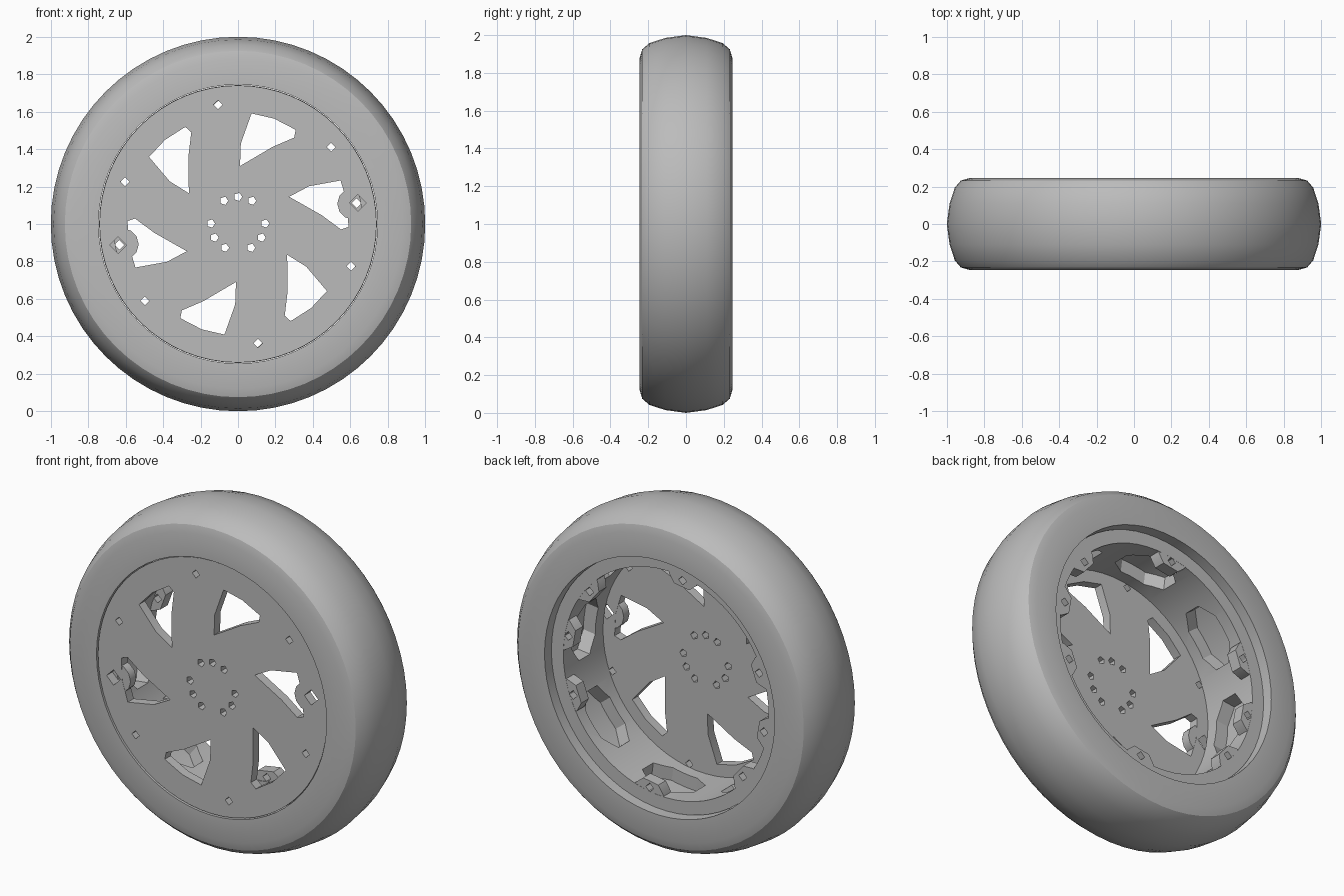
import bpy, bmesh
from math import radians, cos, sin, pi
from mathutils import Matrix, Vector

cube = bpy.data.objects.get("Cube")
if cube:
    bpy.data.objects.remove(cube, do_unlink=True)

grey = bpy.data.materials.new("plain_grey")
grey.use_nodes = True
grey.diffuse_color = (0.5, 0.5, 0.5, 1)
grey.node_tree.nodes["Principled BSDF"].inputs["Base Color"].default_value = (0.5, 0.5, 0.5, 1)

CENTRE = Matrix.Translation((0, 0, 1))
AXLE = Matrix.Rotation(radians(90), 4, 'X')           # depth runs along the axle
RADIAL = Matrix(((0, 0, 1, 0), (1, 0, 0, 0), (0, 1, 0, 0), (0, 0, 0, 1)))


def turn(deg):
    return Matrix.Rotation(-radians(deg), 4, 'Y')


def polar(r, deg):
    return (r * cos(radians(deg)), r * sin(radians(deg)))


def ngon(n, r, centre=(0, 0), start=0):
    return [(centre[0] + r * cos(2 * pi * i / n + start),
             centre[1] + r * sin(2 * pi * i / n + start)) for i in range(n)]


def prism(bm, pts, d0, d1, matrix):
    """Extrude a flat outline between two depths."""
    low = [bm.verts.new(matrix @ Vector((a, b, d0))) for a, b in pts]
    high = [bm.verts.new(matrix @ Vector((a, b, d1))) for a, b in pts]
    bm.faces.new(low[::-1])
    bm.faces.new(high)
    n = len(pts)
    for i in range(n):
        j = (i + 1) % n
        bm.faces.new((low[i], low[j], high[j], high[i]))


def lathe(bm, profile, steps):
    """Revolve a closed (radius, y) outline about the axle."""
    rings = [[bm.verts.new((r * cos(2 * pi * k / steps), y, r * sin(2 * pi * k / steps)))
              for r, y in profile] for k in range(steps)]
    n = len(profile)
    for k in range(steps):
        a, b = rings[k], rings[(k + 1) % steps]
        for i in range(n):
            j = (i + 1) % n
            bm.faces.new((a[i], a[j], b[j], b[i]))


def make(name, bm):
    bmesh.ops.recalc_face_normals(bm, faces=bm.faces)
    bm.transform(CENTRE)
    mesh = bpy.data.meshes.new(name)
    bm.to_mesh(mesh)
    bm.free()
    mesh.materials.append(grey)
    obj = bpy.data.objects.new(name, mesh)
    bpy.context.collection.objects.link(obj)
    return obj


def cut(obj, bm):
    cutter = make("cutter", bm)
    cutter.hide_render = True
    mod = obj.modifiers.new("cut", 'BOOLEAN')
    mod.operation = 'DIFFERENCE'
    mod.solver = 'EXACT'
    mod.object = cutter
    graph = bpy.context.evaluated_depsgraph_get()
    mesh = bpy.data.meshes.new_from_object(obj.evaluated_get(graph))
    obj.modifiers.clear()
    obj.data = mesh
    bpy.data.objects.remove(cutter, do_unlink=True)


def smooth(obj, deg=32):
    bpy.ops.object.select_all(action='DESELECT')
    obj.select_set(True)
    bpy.context.view_layer.objects.active = obj
    bpy.ops.object.shade_smooth_by_angle(angle=radians(deg))


BOLTS = [39.5 + 60 * i for i in range(6)]
VALVES = [10, 190]

# Tyre: rounded tread, flat side walls
half = [(0.745, 0.245), (0.88, 0.245), (0.925, 0.232), (0.957, 0.195), (0.985, 0.11)]
bm = bmesh.new()
lathe(bm, half + [(1, 0)] + [(r, -y) for r, y in half[::-1]], 64)
tyre = make("tyre", bm)

# Front plate with six swept openings, bolt holes and hub holes
bm = bmesh.new()
prism(bm, ngon(64, 0.74), 0.182, 0.237, AXLE)
plate = make("front_plate", bm)
bm = bmesh.new()
opening = [polar(r, d) for r, d in
           ((0.31, 88), (0.43, 88), (0.595, 83), (0.595, 71), (0.59, 58.5), (0.55, 57), (0.45, 66), (0.36, 77))]
for i in range(6):
    prism(bm, opening, 0.1, 0.3, turn(60 * i) @ AXLE)
for deg in BOLTS:
    prism(bm, ngon(4, 0.024, polar(0.645, deg)), 0.1, 0.3, AXLE)
for group in (90, 210, 330):
    for step in (-31, 0, 31):
        prism(bm, ngon(5, 0.023, polar(0.145, group + step)), 0.1, 0.3, AXLE)
cut(plate, bm)

# Rounded tabs that reach into two of the openings
bm = bmesh.new()
for deg in VALVES:
    prism(bm, ngon(12, 0.085, polar(0.625, deg)), 0.183, 0.236, AXLE)
tabs = make("valve_tabs", bm)
bm = bmesh.new()
for deg in VALVES:
    prism(bm, ngon(4, 0.045, polar(0.65, deg)), 0.1, 0.3, AXLE)
cut(tabs, bm)
bm = bmesh.new()
for deg in VALVES:
    prism(bm, ngon(4, 0.045, polar(0.65, deg)), 0.1, 0.3, AXLE)
cut(plate, bm)

# Rim barrel with eight eight-sided pockets
bm = bmesh.new()
lathe(bm, [(0.665, -0.183), (0.742, -0.183), (0.742, 0.185), (0.665, 0.185)], 64)
barrel = make("rim_barrel", bm)
bm = bmesh.new()
pocket = [(-0.11, -0.08), (-0.05, -0.17), (0.05, -0.17), (0.11, -0.08),
          (0.11, 0.08), (0.05, 0.17), (-0.05, 0.17), (-0.11, 0.08)]
for i in range(8):
    prism(bm, pocket, 0.55, 0.85, turn(7 + 45 * i) @ RADIAL)
cut(barrel, bm)

# Drilled lugs round the back edge of the rim
bm = bmesh.new()
lug = [(0.69, -0.1), (0.69, 0.1), (0.65, 0.09), (0.605, 0.05), (0.605, -0.05), (0.65, -0.09)]
for deg in BOLTS + VALVES:
    prism(bm, lug, -0.184, -0.115, turn(deg) @ AXLE)
lugs = make("rim_lugs", bm)
bm = bmesh.new()
for deg in BOLTS + VALVES:
    prism(bm, ngon(4, 0.026, polar(0.643, deg)), -0.3, 0, AXLE)
cut(lugs, bm)

for obj in (tyre, plate, tabs, barrel, lugs):
    smooth(obj)
